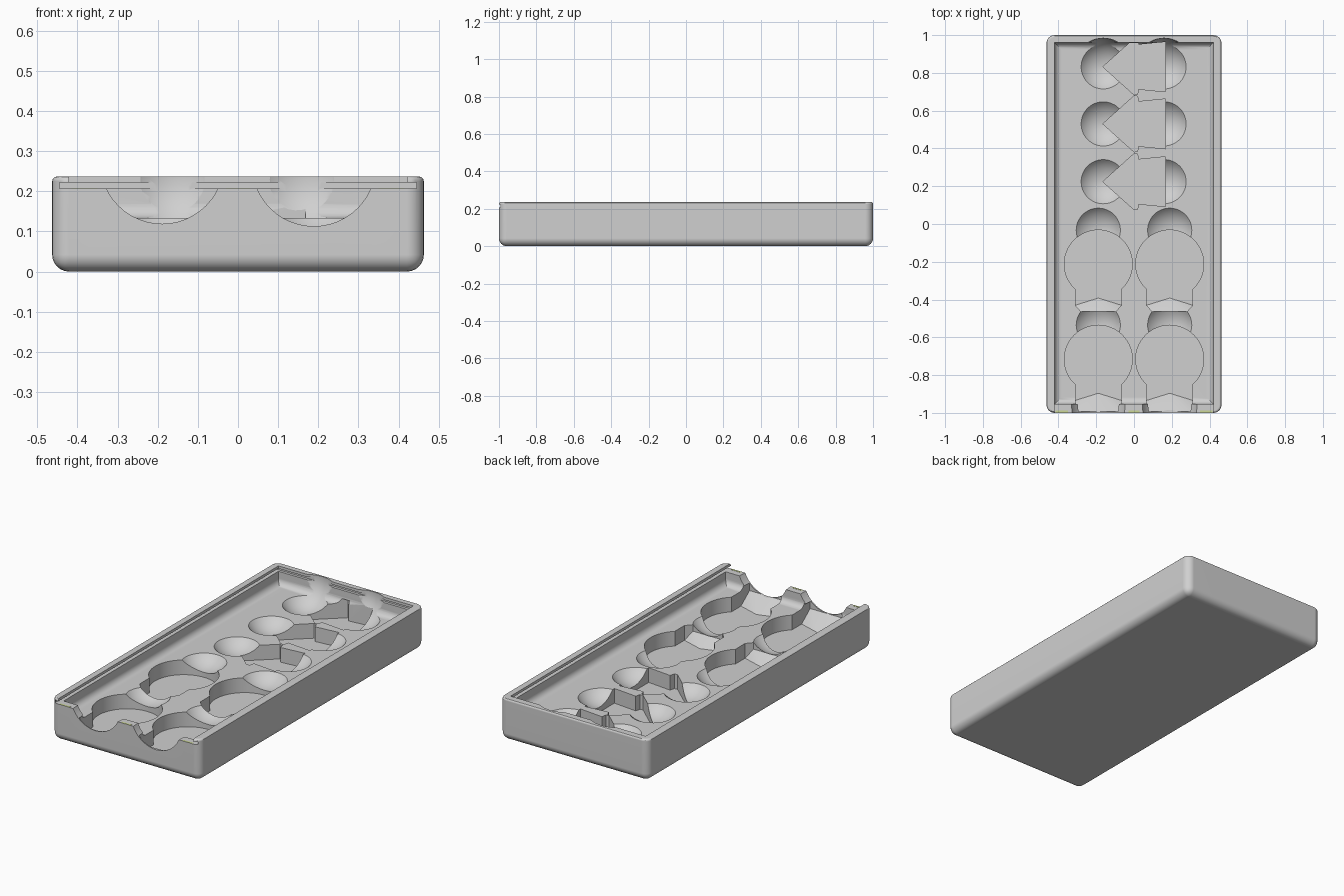
import bpy, bmesh, math

if "Cube" in bpy.data.objects:
    bpy.data.objects.remove(bpy.data.objects["Cube"])


def material(name, col):
    m = bpy.data.materials.new(name)
    m.diffuse_color = (*col, 1)
    m.use_nodes = True
    m.node_tree.nodes["Principled BSDF"].inputs["Base Color"].default_value = m.diffuse_color
    return m


grey = material("light grey plastic", (0.63, 0.63, 0.63))
lime = material("pale lime", (0.6, 0.68, 0.3))

FLOOR, POCKET, TOP = 0.133, 0.05, 0.237


def make(name, bm):
    bmesh.ops.recalc_face_normals(bm, faces=bm.faces)
    me = bpy.data.meshes.new(name)
    bm.to_mesh(me)
    bm.free()
    ob = bpy.data.objects.new(name, me)
    bpy.context.collection.objects.link(ob)
    return ob


def box(lo, hi):
    bm = bmesh.new()
    bmesh.ops.create_cube(bm, size=1)
    for v in bm.verts:
        v.co = [lo[i] + (v.co[i] + 0.5) * (hi[i] - lo[i]) for i in range(3)]
    return bm


def bevel(bm, pick, width, seg):
    edges = [e for e in bm.edges if pick(*[v.co for v in e.verts])]
    bmesh.ops.bevel(bm, geom=edges, offset=width, segments=seg, profile=0.5,
                    affect='EDGES', clamp_overlap=True)


# Outer body: large rounding on bottom and corners, small on the rim
bm = box((-0.463, -1, 0), (0.463, 1, TOP))
bevel(bm, lambda a, b: a.z < 0.01 or b.z < 0.01, 0.042, 6)
bevel(bm, lambda a, b: a.z > TOP - 1e-4 and b.z > TOP - 1e-4, 0.012, 3)
tray = make("tray", bm)
cutters = []

# Main cavity with a filleted floor
bm = box((-0.42, -0.953, FLOOR), (0.42, 0.96, 0.215))
bevel(bm, lambda a, b: a.z < 0.2 and b.z < 0.2, 0.036, 6)
cutters.append(make("cavity_cutter", bm))

# Lid groove, open at the front, and the flared opening above it
cutters.append(make("groove_cutter", box((-0.445, -1.1, 0.207), (0.445, 0.975, 0.222))))
cutters.append(make("opening_cutter", box((-0.421, -1.11, 0.2075), (0.421, 0.961, 0.3))))


# Spherical finger recesses
def recess(x, y):
    bm = bmesh.new()
    bmesh.ops.create_uvsphere(bm, u_segments=48, v_segments=32, radius=0.152)
    for v in bm.verts:
        v.co.x += x
        v.co.y += y
        v.co.z += 0.23
    cutters.append(make("recess_cutter", bm))


# Round scoop through the front wall
def scoop(x, z):
    bm = bmesh.new()
    n = 48
    rings = []
    for y, r in ((-1.1, 0.147), (-0.9, 0.161)):
        rings.append([bm.verts.new((x + r * math.cos(math.tau * i / n), y,
                                    z + r * math.sin(math.tau * i / n))) for i in range(n)])
    a, b = rings
    for i in range(n):
        j = (i + 1) % n
        bm.faces.new((a[i], a[j], b[j], b[i]))
    bm.faces.new(a)
    bm.faces.new(b)
    cutters.append(make("scoop_cutter", bm))


# Vertical-walled pocket from an outline of (x, y, floor z)
def pocket(outline, x, y, ramp=False):
    bm = bmesh.new()
    low = [bm.verts.new((px + x, py + y, pz)) for px, py, pz in outline]
    high = [bm.verts.new((px + x, py + y, 0.16)) for px, py, pz in outline]
    n = len(low)
    for i in range(n):
        j = (i + 1) % n
        bm.faces.new((low[i], low[j], high[j], high[i]))
    bm.faces.new(high)
    if ramp:  # last four points: corner, two raised tip points, corner
        a, d1, d2, c = low[-4:]
        b = bm.verts.new((x, y - 0.18, POCKET))
        bm.faces.new(low[:-3] + [b, c])
        for tri in ((a, d1, b), (d1, d2, b), (d2, c, b)):
            bm.faces.new(tri)
    else:
        bm.faces.new(low)
    cutters.append(make("pocket_cutter", bm))


# Round pockets with a neck and a ramped tip
R, NECK = 0.18, 0.122
start = -math.acos(NECK / R)
sweep = math.pi - 2 * start
bulb = []
for i in range(49):
    t = math.pi - start - sweep * i / 48
    bulb.append((R * math.cos(t), R * math.sin(t), POCKET))
bulb += [(NECK, -0.218, POCKET), (0.092, -0.252, 0.096),
         (-0.092, -0.252, 0.096), (-NECK, -0.218, POCKET)]
# Front version: the ramp runs on into the scoop
front_bulb = bulb[:-3] + [(0.11, -0.277, 0.118), (-0.11, -0.277, 0.118), bulb[-1]]

for sx, sz in ((-0.189, 0.273), (0.189, 0.267)):
    for y in (-0.033, -0.535):
        recess(sx, y)
    scoop(sx, sz)
    pocket(bulb, sx, -0.212, ramp=True)
    pocket(front_bulb, sx, -0.716, ramp=True)

# Arrow-shaped pockets between pairs of recesses
half = [(0.0, 0.148), (0.018, 0.146), (0.025, 0.118), (0.168, 0.132)]
arrow = [(-0.165, 0, POCKET)] + [(x, y, POCKET) for x, y in half]
arrow += [(x, -y, POCKET) for x, y in reversed(half)]
for y in (0.832, 0.53, 0.224):
    recess(-0.163, y)
    recess(0.159, y)
    pocket(arrow, 0, y)

# Cut everything out of the body, then bake
for c in cutters:
    c.hide_render = True
    m = tray.modifiers.new("cut", 'BOOLEAN')
    m.operation = 'DIFFERENCE'
    m.solver = 'EXACT'
    m.object = c
deps = bpy.context.evaluated_depsgraph_get()
baked = bpy.data.meshes.new_from_object(tray.evaluated_get(deps))
tray.modifiers.clear()
tray.data = baked
baked.materials.clear()
baked.materials.append(grey)
for p in baked.polygons:
    p.material_index = 0
for c in cutters:
    bpy.data.objects.remove(c)

bpy.ops.object.select_all(action='DESELECT')
tray.select_set(True)
bpy.context.view_layer.objects.active = tray
bpy.ops.object.shade_smooth_by_angle(angle=math.radians(30))
wn = tray.modifiers.new("flat_face_normals", 'WEIGHTED_NORMAL')
wn.keep_sharp = True

# Thin tinted strips on top of the front wall
for name, x0, x1 in (("left", -0.415, -0.35), ("middle", -0.03, 0.03), ("right", 0.35, 0.415)):
    strip = make(name + "_front_strip", box((x0, -0.999, 0.206), (x1, -0.988, 0.2078)))
    strip.data.materials.append(lime)
